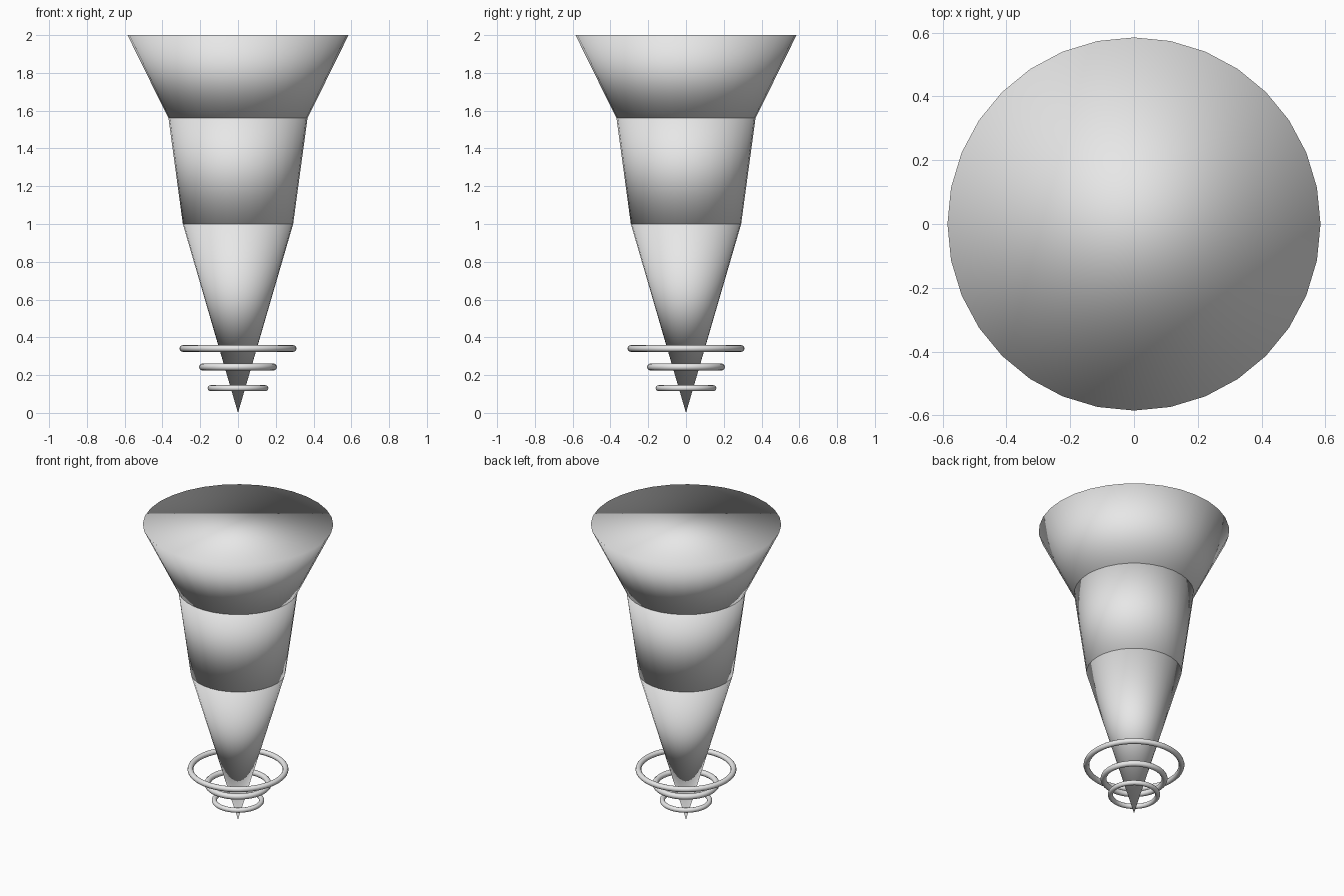
import bpy

cube = bpy.data.objects.get("Cube")
if cube:
    bpy.data.objects.remove(cube, do_unlink=True)

grey = bpy.data.materials.new("plain_grey")
grey.use_nodes = True
colour = (0.8, 0.8, 0.8, 1.0)
grey.diffuse_color = colour
grey.node_tree.nodes["Principled BSDF"].inputs["Base Color"].default_value = colour


def finish(name):
    """Name the new part, colour it and shade it fully smooth."""
    part = bpy.context.object
    part.name = name
    part.data.materials.append(grey)
    bpy.ops.object.shade_smooth()


def cone_section(name, z_low, z_high, r_low, r_high):
    bpy.ops.mesh.primitive_cone_add(
        vertices=32, radius1=r_low, radius2=r_high, depth=z_high - z_low,
        location=(0, 0, (z_low + z_high) / 2))
    finish(name)


def ring(name, z, outer, thickness):
    bpy.ops.mesh.primitive_torus_add(
        major_segments=48, minor_segments=12,
        major_radius=outer - thickness, minor_radius=thickness,
        location=(0, 0, z))
    finish(name)


# Tapered body, stacked from the point up to the flared, capped top
cone_section("pointed_tip", 0, 1.0, 0, 0.292)
cone_section("middle_body", 1.0, 1.56, 0.292, 0.368)
cone_section("flared_top", 1.56, 2.0, 0.368, 0.585)

# Loose rings floating around the tip
ring("large_ring", 0.341, 0.31, 0.0175)
ring("medium_ring", 0.243, 0.206, 0.0185)
ring("small_ring", 0.131, 0.161, 0.0155)
